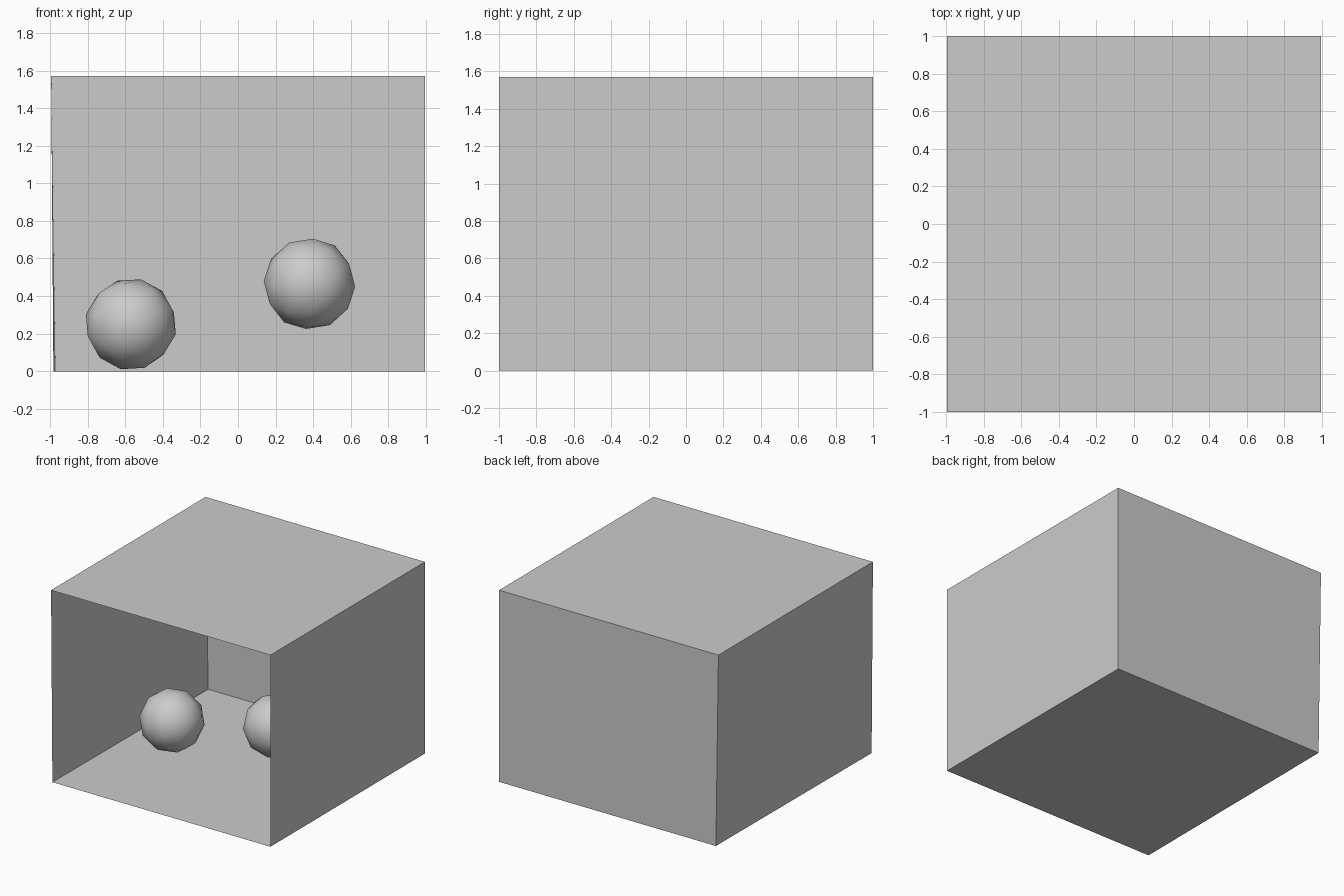
import bpy
import bmesh
from mathutils import Euler

if "Cube" in bpy.data.objects:
    bpy.data.objects.remove(bpy.data.objects["Cube"])

grey = bpy.data.materials.new("plain grey")
grey.use_nodes = True
GREY = (0.6, 0.6, 0.6, 1)
grey.diffuse_color = GREY
grey.node_tree.nodes["Principled BSDF"].inputs["Base Color"].default_value = GREY

# Room corners: the left wall leans and tapers very slightly
HEIGHT, EDGE = 1.57, 0.994
corner = {
    "floor_front_left": (-0.982, -1, 0), "floor_front_right": (EDGE, -1, 0),
    "floor_back_left": (-0.971, 1, 0), "floor_back_right": (EDGE, 1, 0),
    "top_front_left": (-EDGE, -1, HEIGHT), "top_front_right": (EDGE, -1, HEIGHT),
    "top_back_left": (-EDGE, 1, HEIGHT), "top_back_right": (EDGE, 1, HEIGHT),
}


def add_object(name, bm):
    mesh = bpy.data.meshes.new(name)
    bm.to_mesh(mesh)
    bm.free()
    mesh.materials.append(grey)
    obj = bpy.data.objects.new(name, mesh)
    bpy.context.collection.objects.link(obj)
    return obj


def panel(name, *names):
    bm = bmesh.new()
    bm.faces.new([bm.verts.new(corner[n]) for n in names])
    add_object(name, bm)


def ball(name, radius, location, turn, inward=False):
    bm = bmesh.new()
    bmesh.ops.create_icosphere(bm, subdivisions=2, radius=radius)
    if inward:
        bmesh.ops.reverse_faces(bm, faces=bm.faces)
    for face in bm.faces:
        face.smooth = True
    obj = add_object(name, bm)
    obj.location = location
    obj.rotation_euler = Euler(turn)


# Open-fronted room of single-sheet panels, facing inward
panel("floor", "floor_front_left", "floor_front_right", "floor_back_right", "floor_back_left")
panel("ceiling", "top_front_left", "top_back_left", "top_back_right", "top_front_right")
panel("back_wall", "floor_back_left", "floor_back_right", "top_back_right", "top_back_left")
panel("left_wall", "floor_front_left", "floor_back_left", "top_back_left", "top_front_left")
panel("right_wall", "floor_front_right", "top_front_right", "top_back_right", "floor_back_right")

# Two balls, the floating one with its surface facing inward
ball("floor_ball", 0.245, (-0.57, -0.04, 0.25), (0.1, 0.2, 0.3))
ball("floating_ball", 0.245, (0.38, -0.055, 0.465), (0.2, 0, 0.4), inward=True)
